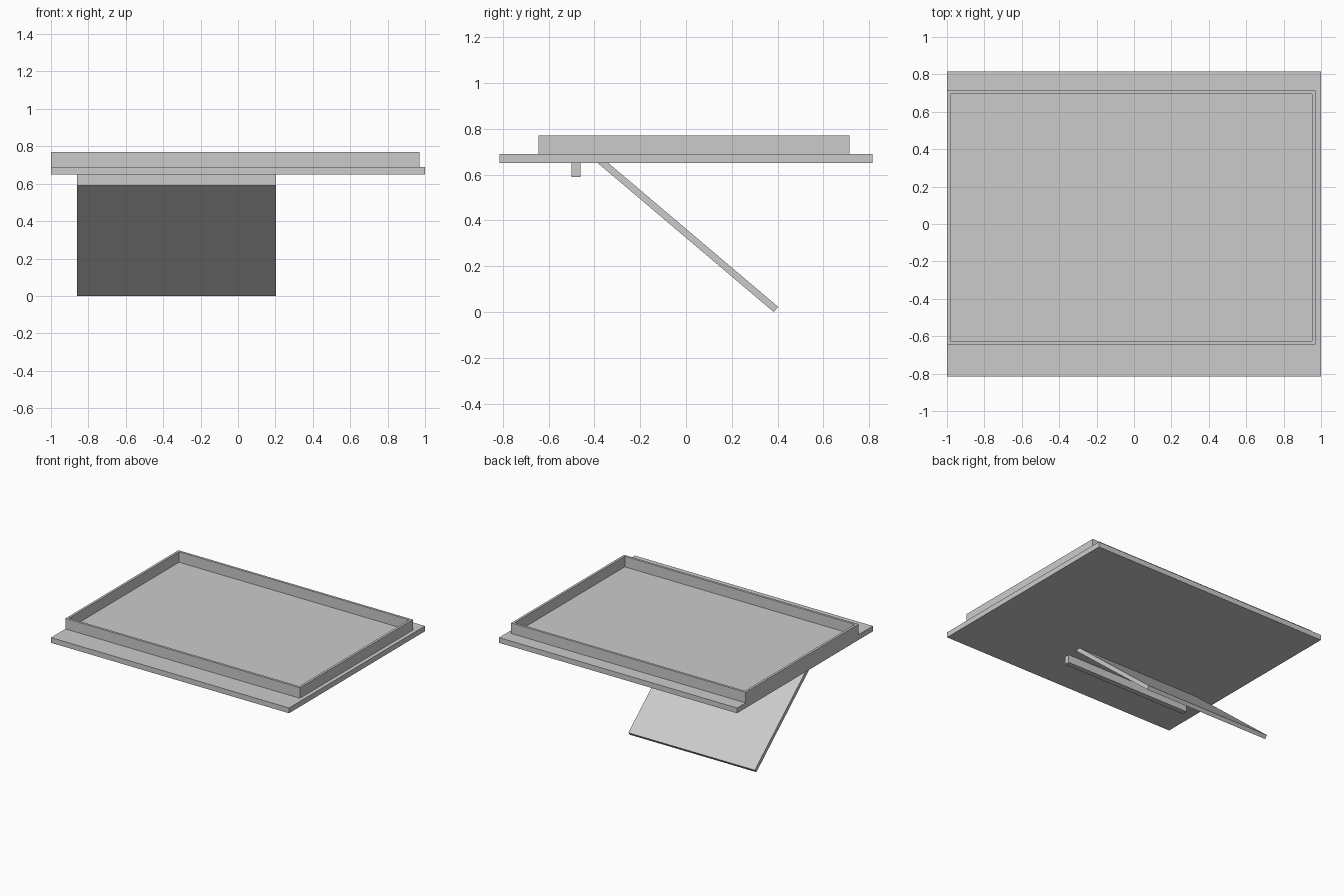
import bpy
import bmesh
from math import atan2, sin, cos, hypot

if "Cube" in bpy.data.objects:
    bpy.data.objects.remove(bpy.data.objects["Cube"], do_unlink=True)

# Single light grey for the whole model
grey = bpy.data.materials.new("light_grey")
grey.use_nodes = True
colour = (0.6, 0.6, 0.6, 1)
grey.diffuse_color = colour
grey.node_tree.nodes["Principled BSDF"].inputs["Base Color"].default_value = colour


def finish(name, bm):
    bmesh.ops.recalc_face_normals(bm, faces=bm.faces[:])
    mesh = bpy.data.meshes.new(name)
    bm.to_mesh(mesh)
    bm.free()
    mesh.materials.append(grey)
    obj = bpy.data.objects.new(name, mesh)
    bpy.context.collection.objects.link(obj)
    return obj


def box(name, low, high):
    bm = bmesh.new()
    bmesh.ops.create_cube(bm, size=1)
    for v in bm.verts:
        v.co = [(a + b) / 2 + c * (b - a) for a, b, c in zip(low, high, v.co)]
    return finish(name, bm)


def rim(name, low, high, wall):
    """Open rectangular frame with mitred corners."""
    bm = bmesh.new()
    rings = []
    for inset, z in ((0, low[2]), (0, high[2]), (wall, high[2]), (wall, low[2])):
        x0, x1 = low[0] + inset, high[0] - inset
        y0, y1 = low[1] + inset, high[1] - inset
        rings.append([bm.verts.new((x, y, z))
                      for x, y in ((x0, y0), (x1, y0), (x1, y1), (x0, y1))])
    for r in range(4):
        a, b = rings[r], rings[(r + 1) % 4]
        for i in range(4):
            j = (i + 1) % 4
            bm.faces.new((a[i], a[j], b[j], b[i]))
    return finish(name, bm)


# Tray: base plate with a raised rim set off-centre
box("base_plate", (-1, -0.815, 0.65), (1, 0.815, 0.69))
rim("raised_rim", (-1, -0.643, 0.69), (0.97, 0.713, 0.77), 0.018)

# Stop bar under the plate
left, right = -0.86, 0.203
box("stop_bar", (left, -0.5, 0.59), (right, -0.46, 0.65))

# Slanted support flap, its upper end sunk into the plate
foot_y, top_y, top_z, thick = 0.383, -0.387, 0.652, 0.03
run = foot_y - top_y
angle = atan2(top_z, run)
flap = box("support_flap", (left, -hypot(run, top_z), 0), (right, 0, thick))
flap.rotation_euler.x = -angle
flap.location.y = foot_y
